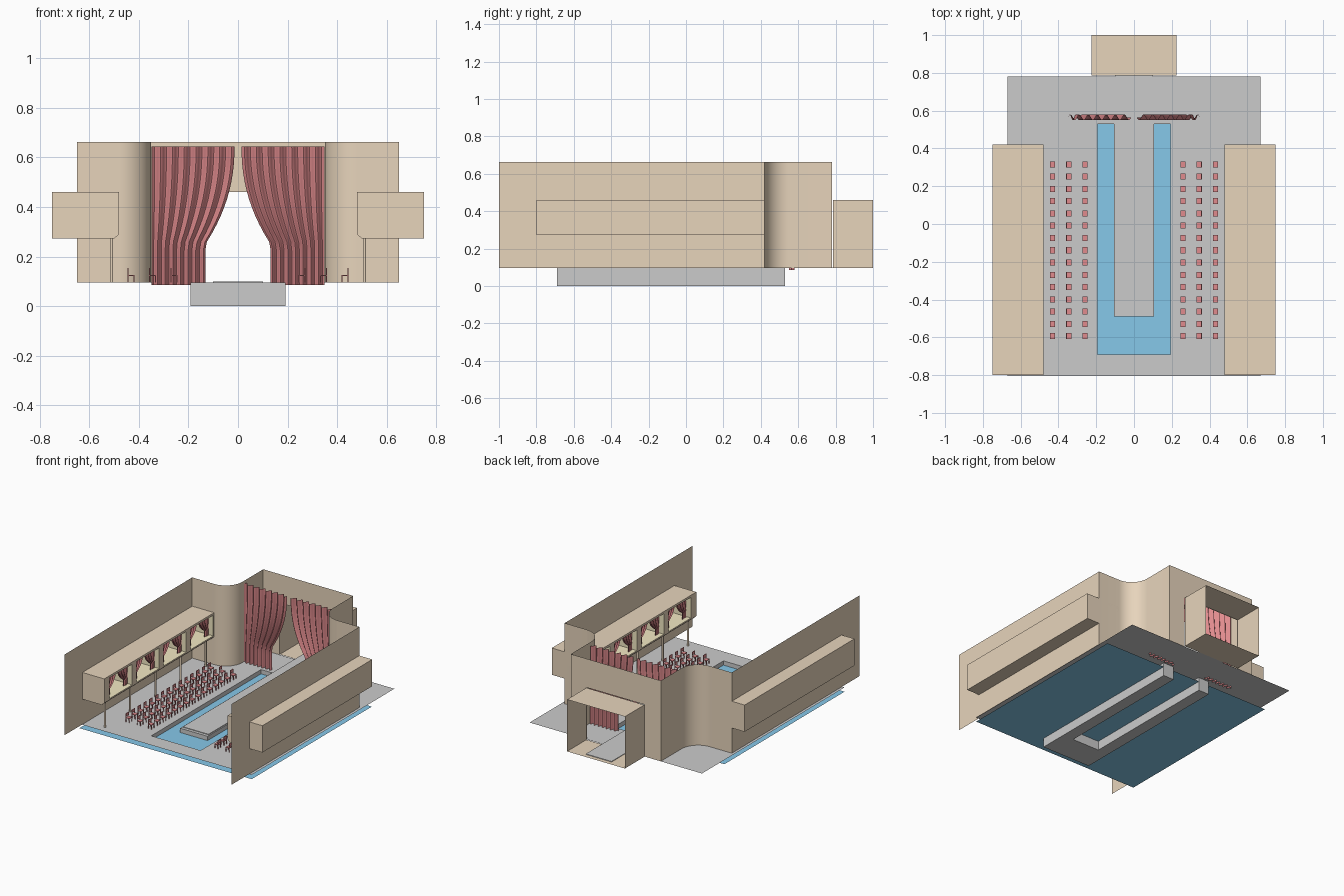
import bpy, bmesh, math
from mathutils import Vector, Matrix

if "Cube" in bpy.data.objects:
    bpy.data.objects.remove(bpy.data.objects["Cube"])

FLOOR, TOP = 0.095, 0.662


def material(name, rgb):
    m = bpy.data.materials.new(name)
    m.diffuse_color = (*rgb, 1)
    m.use_nodes = True
    m.node_tree.nodes["Principled BSDF"].inputs["Base Color"].default_value = m.diffuse_color
    return m


TAN = material("tan_wall", (0.80, 0.66, 0.50))
RED = material("red_fabric", (0.75, 0.26, 0.27))
DARK_RED = material("dark_red_fabric", (0.48, 0.16, 0.17))
BLUE = material("water_blue", (0.24, 0.58, 0.82))
CREAM = material("cream_interior", (0.90, 0.82, 0.55))
DARK = material("runway_grey", (0.56, 0.56, 0.56))


def finish(bm, name, *mats, mirror=False, smooth=False):
    me = bpy.data.meshes.new(name)
    bm.to_mesh(me)
    bm.free()
    ob = bpy.data.objects.new(name, me)
    bpy.context.collection.objects.link(ob)
    for m in mats:
        me.materials.append(m)
    if smooth:
        bpy.context.view_layer.objects.active = ob
        ob.select_set(True)
        bpy.ops.object.shade_smooth_by_angle(angle=math.radians(40))
        ob.select_set(False)
    if mirror:
        ob.modifiers.new("mirror", 'MIRROR').use_mirror_merge = False
    return ob


def box(bm, lo, hi):
    lo, hi = Vector(lo), Vector(hi)
    mat = Matrix.Translation((lo + hi) / 2) @ Matrix.Diagonal((*(hi - lo), 1))
    bmesh.ops.create_cube(bm, size=1, matrix=mat)


def grid(bm, us, vs, place):
    """Sheet of quads over us x vs; returns faces keyed by cell."""
    v = [[bm.verts.new(place(a, b)) for b in vs] for a in us]
    return {(i, j): bm.faces.new((v[i][j], v[i + 1][j], v[i + 1][j + 1], v[i][j + 1]))
            for i in range(len(us) - 1) for j in range(len(vs) - 1)}


def sink(bm, faces, offset):
    """Push a region of faces in, leaving walls around it."""
    geom = bmesh.ops.extrude_face_region(bm, geom=faces)["geom"]
    bmesh.ops.translate(bm, vec=offset, verts=[g for g in geom if isinstance(g, bmesh.types.BMVert)])
    old = [f for f in faces if f.is_valid]
    if old:
        bmesh.ops.delete(bm, geom=old, context='FACES_ONLY')


def curtain(bm, place, outer, gap, tie, top, bottom, knot, amp, folds):
    """Pair of pleated drapes drawn aside below the top."""
    zs = [top + (bottom - top) * k / 16 for k in range(17)]
    us = [k / (folds * 8) for k in range(folds * 8 + 1)]
    for side in (-1, 1):
        def shape(u, z):
            t = min(1, (top - z) / (top - knot))
            inner = gap + (tie - gap) * t ** 2.2
            return place(side * (outer + (inner - outer) * u), amp * math.sin(u * folds * math.tau), z)
        grid(bm, us, zs, shape)


# Floor with a sunken U-shaped pool channel around the runway
bm = bmesh.new()
cells = grid(bm, [-0.67, -0.192, -0.107, 0.107, 0.192, 0.67], [-0.805, -0.69, -0.49, 0.53, 0.78],
             lambda x, y: (x, y, FLOOR))
sink(bm, [cells[c] for c in ((1, 1), (2, 1), (3, 1), (1, 2), (3, 2))], (0, 0, -FLOOR))
finish(bm, "floor_and_pool")

# Water sheet
bm = bmesh.new()
grid(bm, [-0.67, 0.67], [-0.805, 0.53], lambda x, y: (x, y, 0.065))
finish(bm, "water", BLUE)

# Runway
bm = bmesh.new()
box(bm, (-0.1, -0.47, FLOOR + 0.001), (0.1, 0.97, 0.1))
finish(bm, "runway", DARK)

# Side walls curving in to the stage
path = [(0.65, -1), (0.65, 0.42)]
path += [(0.48 - 0.13 * math.sin(a), 0.55 - 0.13 * math.cos(a))
         for a in (k * math.pi / 32 for k in range(17))]
path += [(0.35, 0.78), (0.225, 0.78)]
bm = bmesh.new()
grid(bm, path, [FLOOR, TOP], lambda p, z: (*p, z))
finish(bm, "side_wall", TAN, mirror=True, smooth=True)

# Wall above the stage entrance
bm = bmesh.new()
grid(bm, [-0.225, 0.225], [0.46, TOP], lambda x, z: (x, 0.78, z))
finish(bm, "entrance_lintel", TAN)

# Open-ended entrance tunnel
bm = bmesh.new()
ring = [(-0.225, FLOOR), (-0.225, 0.46), (0.225, 0.46), (0.225, FLOOR), (-0.225, FLOOR)]
grid(bm, ring, [0.785, 1.0], lambda p, y: (p[0], y, p[1]))
finish(bm, "entrance_tunnel", TAN)

# Balconies with four recessed boxes each
centres = [-0.615 + 0.3 * k for k in range(4)]
ys = [-0.8] + [c + d for c in centres for d in (-0.125, 0.125)] + [0.42]
bm = bmesh.new()
cells = grid(bm, ys, [0.29, 0.30, 0.445, 0.46], lambda y, z: (0.48, y, z))
sink(bm, [cells[(1 + 2 * k, 1)] for k in range(4)], (0.14, 0, 0))
for f in bm.faces:
    if f.calc_center_median().x > 0.485:
        f.material_index = 1
profile = [(0.48, 0.46), (0.75, 0.46), (0.75, 0.272), (0.50, 0.272), (0.48, 0.29)]
grid(bm, profile, [-0.8, 0.42], lambda p, y: (p[0], y, p[1]))
for y in (-0.8, 0.42):
    bm.faces.new([bm.verts.new((x, y, z)) for x, z in profile])
bmesh.ops.remove_doubles(bm, verts=bm.verts, dist=1e-5)
bmesh.ops.recalc_face_normals(bm, faces=bm.faces)
finish(bm, "balcony", TAN, CREAM, mirror=True)

# Balcony curtains
bm = bmesh.new()
for c in centres:
    curtain(bm, lambda s, d, z: (0.515 + d, c + s, z), 0.122, 0.008, 0.075, 0.443, 0.301, 0.345, 0.006, 4)
finish(bm, "balcony_curtain", DARK_RED, mirror=True, smooth=True)

# Balcony posts
bm = bmesh.new()
for k in range(5):
    bmesh.ops.create_cone(bm, segments=10, radius1=0.007, radius2=0.007, depth=0.272 - FLOOR, cap_ends=True,
                          matrix=Matrix.Translation((0.51, -0.75 + 0.28 * k, (0.272 + FLOOR) / 2)))
finish(bm, "balcony_post", TAN, mirror=True, smooth=True)

# Main stage curtains
bm = bmesh.new()
curtain(bm, lambda s, d, z: (s, 0.565 + d, z), 0.348, 0.014, 0.132, 0.645, 0.085, 0.25, 0.014, 7)
finish(bm, "stage_curtain", RED, smooth=True)

# Chairs facing the runway, three columns of fifteen per side
bm = bmesh.new()
x0, x1, y0, y1, t = 0.245, 0.273, -0.61, -0.578, 0.004
box(bm, (x0, y0, 0.121), (x1, y1, 0.126))
box(bm, (x1 - t, y0, 0.134), (x1, y1, 0.155))
for y in (y0, y1 - t):
    box(bm, (x0, y, FLOOR), (x0 + t, y + t, 0.121))
    box(bm, (x1 - t, y, FLOOR), (x1, y + t, 0.134))
chairs = finish(bm, "chairs", RED)
for n, step in ((3, (0.0865, 0, 0)), (15, (0, 0.065, 0))):
    arr = chairs.modifiers.new("array", 'ARRAY')
    arr.count = n
    arr.use_relative_offset = False
    arr.use_constant_offset = True
    arr.constant_offset_displace = step
chairs.modifiers.new("mirror", 'MIRROR').use_mirror_merge = False
